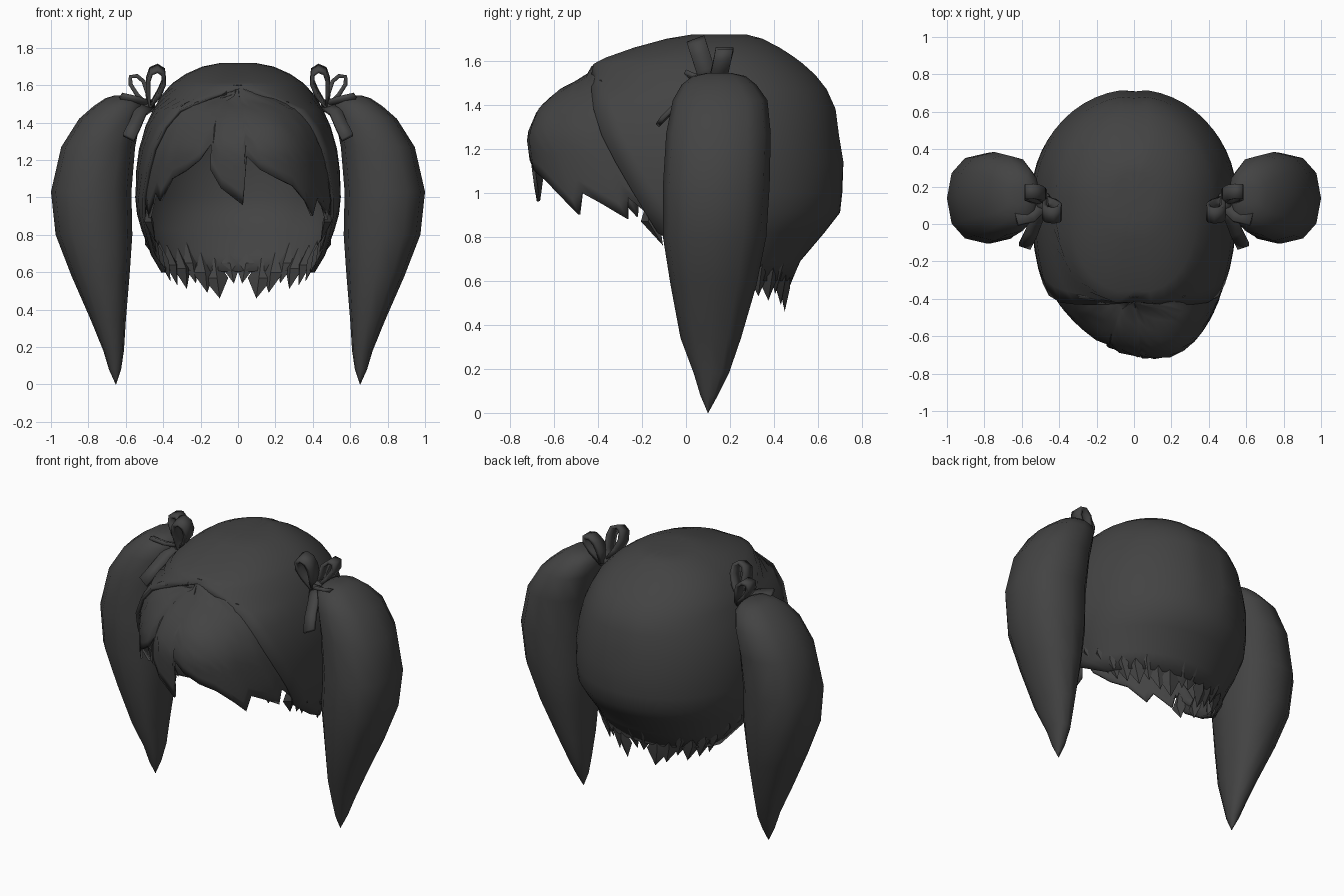
import bpy, bmesh, math
from mathutils import Vector

cube = bpy.data.objects.get("Cube")
if cube:
    bpy.data.objects.remove(cube, do_unlink=True)

mat = bpy.data.materials.new("charcoal hair")
mat.use_nodes = True
COLOUR = (0.056, 0.056, 0.056, 1)
mat.diffuse_color = COLOUR
bsdf = next(n for n in mat.node_tree.nodes if n.type == 'BSDF_PRINCIPLED')
bsdf.inputs["Base Color"].default_value = COLOUR


def finish(name, bm, angle=50, thick=0.0, offset=-1.0):
    """Turn a bmesh into a smooth-shaded object, optionally thickened."""
    bmesh.ops.remove_doubles(bm, verts=bm.verts, dist=0.0005)
    bmesh.ops.recalc_face_normals(bm, faces=bm.faces)
    me = bpy.data.meshes.new(name)
    bm.to_mesh(me)
    bm.free()
    ob = bpy.data.objects.new(name, me)
    bpy.context.scene.collection.objects.link(ob)
    me.materials.append(mat)
    bpy.ops.object.select_all(action='DESELECT')
    ob.select_set(True)
    bpy.context.view_layer.objects.active = ob
    bpy.ops.object.shade_smooth_by_angle(angle=math.radians(angle))
    if thick:
        mod = ob.modifiers.new("thickness", 'SOLIDIFY')
        mod.thickness, mod.offset = thick, offset


def grid(bm, rows, closed=False):
    """Skin rows of points with quads."""
    vs = [[bm.verts.new(p) for p in r] for r in rows]
    for r0, r1 in zip(vs, vs[1:]):
        n = len(r0)
        for i in range(n if closed else n - 1):
            j = (i + 1) % n
            bm.faces.new((r0[i], r0[j], r1[j], r1[i]))
    return vs


def lerp_table(table, z):
    """Interpolate a table sorted from high z to low z."""
    z = max(min(z, table[0][0]), table[-1][0])
    for a, b in zip(table, table[1:]):
        if z >= b[0]:
            t = (a[0] - z) / (a[0] - b[0])
            return [p + (q - p) * t for p, q in zip(a[1:], b[1:])]


# Head form: z, half width, back y, front y
HEAD = [(1.71, 0, .14, .14), (1.718, .10, .28, .02), (1.70, .19, .35, -.09),
        (1.66, .28, .43, -.24), (1.615, .345, .50, -.37), (1.585, .375, .54, -.43),
        (1.535, .42, .595, -.45), (1.47, .455, .645, -.58), (1.38, .495, .685, -.675),
        (1.26, .53, .70, -.73), (1.14, .545, .72, -.715), (1.0, .55, .71, -.70),
        (.91, .54, .70, -.68), (.82, .515, .63, -.62), (.69, .465, .52, -.5), (.60, .43, .48, -.4)]
# Front rim of the back hair: z, y
RIM = [(1.595, -9), (1.585, -.6), (1.535, -.43), (1.45, -.43), (1.38, -.42), (1.25, -.38),
       (1.1, -.30), (.95, -.21), (.82, -.13), (.69, .06), (.60, .24)]
YC = .14
SQ = .85  # squareness of the front half


def surf(a, row, k=1.0):
    """Point on a head ring; angle 0 is the back, pi is the front."""
    w, back, front = row
    s, c = math.sin(a), math.cos(a)
    if c > 0:
        return w * s * k, YC + (back - YC) * c * k
    x = math.copysign(abs(s) ** SQ, s)
    return w * x * k, YC - (YC - front) * (-c) ** SQ * k


def rim_angle(z):
    _, back, front = lerp_table(HEAD[1:], z)
    d = lerp_table(RIM, z)[0] - YC
    c = d / (back - YC) if d > 0 else -min(1, -d / (YC - front)) ** (1 / SQ)
    return math.acos(c)


# Back hair: shell with open face and a shallow centre parting
bm = bmesh.new()
rows, N = [], 32
for z, *row in HEAD:
    am = rim_angle(z)
    pts = []
    for i in range(N + 1):
        a = am * (2 * i / N - 1)
        x, y = surf(a, row)
        if i == N // 2 and z > 1.1 and row[0]:
            y -= .012
        if abs(abs(a) - math.pi) < .001 and row[0]:
            x, y = 0, y + .012
        pts.append((x, y, z))
    rows.append(pts)
grid(bm, rows)
finish("back_hair", bm, 50, .02)

# Fringe: tucks under the rim and ends in uneven points (u, bottom z)
POINTS = [(-1, .83), (-.95, .85), (-.89, .98), (-.82, .89), (-.73, 1.03), (-.65, .98),
          (-.55, 1.10), (-.42, 1.14), (-.3, 1.2), (-.21, 1.29), (-.19, 1.15), (-.1, 1.05),
          (.02, .96), (.035, 1.08), (.05, 1.22), (.14, 1.15), (.28, 1.10), (.42, 1.06),
          (.53, .98), (.60, .90), (.67, 1.0), (.75, .95), (.83, .88), (.88, .98),
          (.95, .85), (1, .83)]
bm = bmesh.new()
rows = []
for j in range(13):
    pts = []
    for u, zb in POINTS:
        z = 1.60 + (zb - 1.60) * (j / 12) ** 1.2
        a = math.pi - u * (math.pi - rim_angle(z) + .12)
        x, y = surf(a, lerp_table(HEAD[1:], z), .98)
        swell = math.sin(math.pi * abs(u)) * min(1, j / 6)
        y += (-.05 if u > 0 else .06) * swell
        pts.append((x, y, z))
    rows.append(pts)
grid(bm, rows)
finish("fringe", bm, 50, .015)

# Ragged tufts along the nape and sides: angle, tip z, half width, thickness
TUFTS = [(6, .54, .06, .02), (17, .46, .07, .025), (27, .49, .065, .025),
         (37, .54, .06, .025), (46, .51, .065, .03), (57, .53, .06, .03),
         (67, .55, .055, .03), (77, .60, .055, .035), (89, .64, .05, .035),
         (100, .70, .05, .03), (110, .76, .045, .025)]
bm = bmesh.new()
for s in (-1, 1):
    for deg, tip, hw, th in TUFTS:
        a = math.radians(deg) * s
        out = Vector((math.sin(a), math.cos(a), 0))
        side = Vector((out.y, -out.x, 0))

        def at(z, k):
            x, y = surf(a, lerp_table(HEAD[1:], z), k)
            return Vector((x, y, z))
        m, up, end = at(tip + .11, .95), at(tip + .22, .93), at(tip, .93)
        end += side * s * -.02
        ring = [bm.verts.new(m + d) for d in (side * hw, out * th, -side * hw, -out * th)]
        top, low = bm.verts.new(up), bm.verts.new(end)
        for i in range(4):
            bm.faces.new((ring[i], ring[(i + 1) % 4], top))
            bm.faces.new((ring[(i + 1) % 4], ring[i], low))
finish("nape_tufts", bm, 35)

# Long side tails: z, inner x, outer x, front y, back y
TAIL = [(1.545, .57, .66, .10, .20), (1.53, .53, .71, .03, .27), (1.49, .505, .77, -.02, .32),
        (1.42, .52, .85, -.06, .37), (1.27, .55, .945, -.09, .385), (1.03, .57, 1.0, -.105, .38),
        (.80, .565, .975, -.105, .365), (.58, .58, .89, -.07, .32), (.34, .60, .785, -.025, .25),
        (.18, .61, .72, .035, .195), (.08, .625, .69, .065, .145), (0, .652, .654, .099, .101)]


def side_tail(name, s):
    bm = bmesh.new()
    rows = []
    for z, x0, x1, y0, y1 in TAIL:
        ring = []
        for i in range(12):
            a = math.tau * i / 12
            # slightly squared outline
            c, n = (math.copysign(abs(f) ** .85, f) for f in (math.cos(a), math.sin(a)))
            ring.append((s * ((x0 + x1) / 2 + (x1 - x0) / 2 * c), (y0 + y1) / 2 + (y1 - y0) / 2 * n, z))
        rows.append(ring)
    vs = grid(bm, rows, True)
    bm.faces.new(vs[0])
    finish(name, bm, 50)


def ribbon(name, path, width, s):
    """Flat band along a path, spread along the width vector."""
    w = Vector(width) / 2
    bm = bmesh.new()
    rows = []
    for p in path:
        ends = (Vector(p) - w, Vector(p) + w)
        rows.append([(s * v.x, v.y, v.z) for v in ends])
    grid(bm, rows)
    finish(name, bm, 40, .022, 0)


# Bow loops as (x, z) outlines, with y leaning between knot and tip
LOOP_IN = [(.47, 1.49), (.42, 1.56), (.395, 1.62), (.40, 1.67), (.43, 1.69),
           (.465, 1.675), (.48, 1.63), (.478, 1.56), (.47, 1.49)]
LOOP_OUT = [(.475, 1.49), (.485, 1.56), (.505, 1.62), (.54, 1.65), (.575, 1.645),
            (.575, 1.605), (.54, 1.55), (.48, 1.49)]

for side, s in (("left", 1), ("right", -1)):
    side_tail(side + "_tail", s)
    ribbon(side + "_bow_inner_loop", [(x, .11 - (z - 1.49) * .32, z) for x, z in LOOP_IN], (0, .08, .03), s)
    ribbon(side + "_bow_outer_loop", [(x, .14 + (z - 1.49) * .22, z) for x, z in LOOP_OUT], (0, .08, 0), s)
    ribbon(side + "_bow_upper_end", [(.47, .12, 1.49), (.54, .05, 1.515), (.63, .03, 1.535)], (.02, .07, -.03), s)
    ribbon(side + "_bow_front_end", [(.48, .10, 1.49), (.52, .03, 1.46), (.55, -.05, 1.39), (.585, -.12, 1.32)],
           (.06, .02, .03), s)
    # Knot
    bm = bmesh.new()
    bmesh.ops.create_icosphere(bm, subdivisions=2, radius=1)
    for v in bm.verts:
        v.co = Vector((s * (.485 + v.co.x * .045), .12 + v.co.y * .055, 1.49 + v.co.z * .04))
    finish(side + "_bow_knot", bm, 60)
